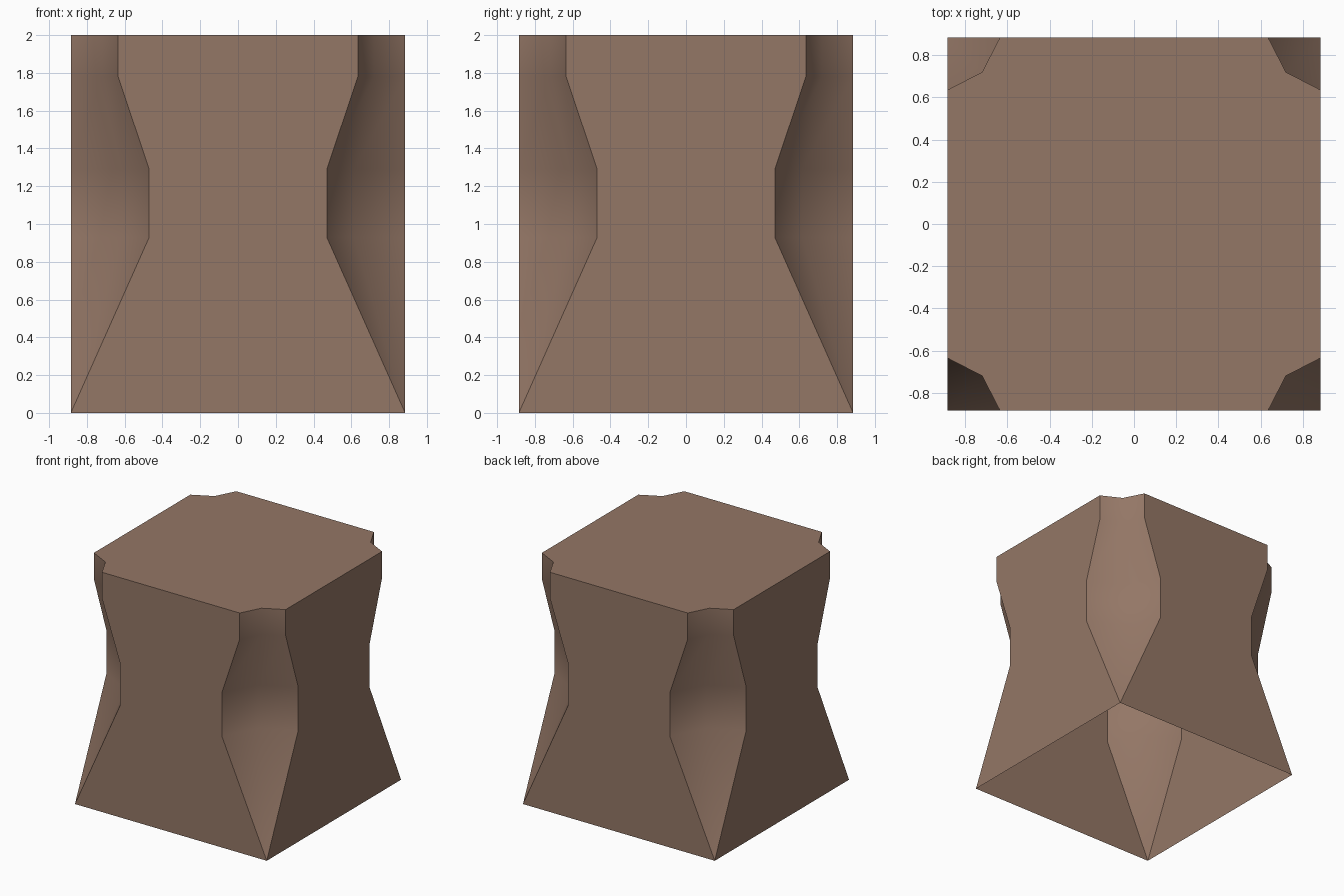
import bpy, bmesh
from mathutils import Matrix, Vector
import math

if "Cube" in bpy.data.objects:
    bpy.data.objects.remove(bpy.data.objects["Cube"])

H = 0.885  # half width of the block
# height, panel half width, groove centre offset
ROWS = [(0.0, H, H), (0.93, 0.47, 0.615), (1.29, 0.47, 0.615),
        (1.78, 0.635, 0.72), (2.0, 0.635, 0.72)]

mat = bpy.data.materials.new("brown stone")
mat.diffuse_color = (0.296, 0.184, 0.133, 1)
mat.use_nodes = True
mat.node_tree.nodes["Principled BSDF"].inputs["Base Color"].default_value = mat.diffuse_color

bm = bmesh.new()


def ring(z, a, m):
    """Counterclockwise ring: three points for each grooved corner."""
    corner = [Vector((a, -H, z)), Vector((m, -m, z)), Vector((H, -a, z))]
    return [bm.verts.new(Matrix.Rotation(k * math.pi / 2, 3, 'Z') @ p)
            for k in range(4) for p in corner]


rings = [ring(*r) for r in ROWS]

# side panels (flat) and corner grooves (smooth)
for lo, hi in zip(rings, rings[1:]):
    for i in range(12):
        j = (i + 1) % 12
        f = bm.faces.new((lo[i], lo[j], hi[j], hi[i]))
        f.smooth = i % 3 != 2

# top cap; the underside stays open
bm.faces.new(rings[-1])

# grooves taper to a point at the foot
bmesh.ops.remove_doubles(bm, verts=bm.verts[:], dist=0.0005)
for e in bm.edges:
    e.smooth = all(f.smooth for f in e.link_faces)

me = bpy.data.meshes.new("grooved_block")
bm.to_mesh(me)
bm.free()
me.materials.append(mat)
bpy.context.collection.objects.link(bpy.data.objects.new("grooved_block", me))
